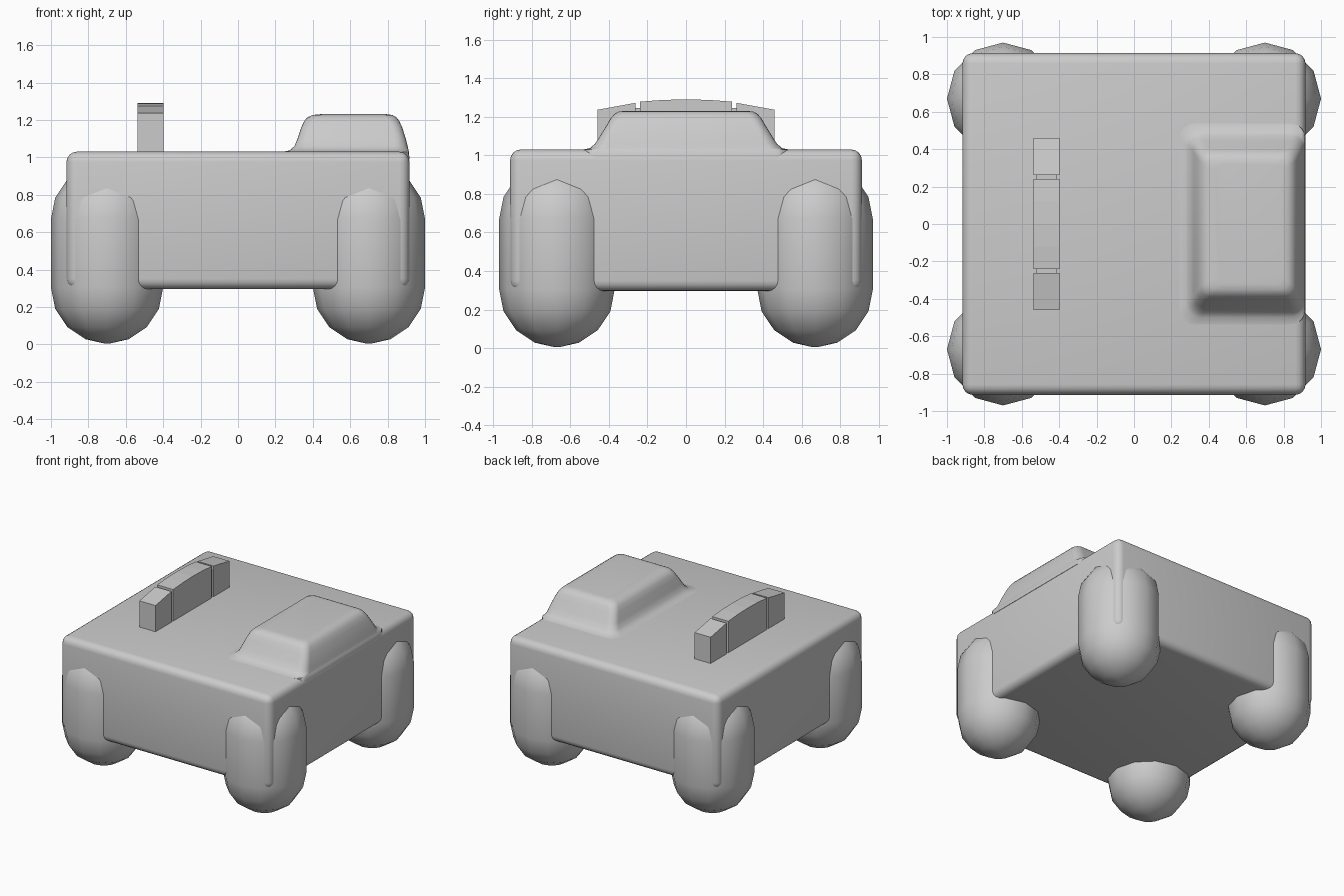
import bpy, bmesh
from math import sin, cos, pi, radians

if "Cube" in bpy.data.objects:
    bpy.data.objects.remove(bpy.data.objects["Cube"])


def make_object(name, bm, smooth=None):
    bmesh.ops.recalc_face_normals(bm, faces=bm.faces)
    mesh = bpy.data.meshes.new(name)
    bm.to_mesh(mesh)
    bm.free()
    obj = bpy.data.objects.new(name, mesh)
    bpy.context.collection.objects.link(obj)
    if smooth:
        bpy.ops.object.select_all(action='DESELECT')
        obj.select_set(True)
        bpy.context.view_layer.objects.active = obj
        bpy.ops.object.shade_smooth_by_angle(angle=radians(smooth))
    return obj


def loft(name, rings, smooth=None):
    """Skin a stack of equal-length rings and cap both ends."""
    bm = bmesh.new()
    loops = [[bm.verts.new(p) for p in ring] for ring in rings]
    n = len(loops[0])
    for a, b in zip(loops, loops[1:]):
        for i in range(n):
            j = (i + 1) % n
            bm.faces.new((a[i], a[j], b[j], b[i]))
    bm.faces.new(loops[0])
    bm.faces.new(loops[-1])
    return make_object(name, bm, smooth)


def rounded_rect(x0, x1, hy, r, z, steps=5):
    pts = []
    for k, (cx, cy) in enumerate([(x1 - r, hy - r), (x0 + r, hy - r),
                                  (x0 + r, r - hy), (x1 - r, r - hy)]):
        for s in range(steps + 1):
            a = (k + s / steps) * pi / 2
            pts.append((cx + r * cos(a), cy + r * sin(a), z))
    return pts


# Body: rounded box
bm = bmesh.new()
bmesh.ops.create_cube(bm, size=1)
for v in bm.verts:
    v.co = (v.co.x * 1.834, v.co.y * 1.826, 0.663 + v.co.z * 0.735)
bmesh.ops.bevel(bm, geom=bm.edges[:], offset=0.055, segments=4,
                profile=0.5, affect='EDGES')
make_object("body", bm, 50)

# Corner feet: twelve-sided upright capsules
R = 0.3
profile = [(R * sin(a), 0.305 - R * cos(a))
           for a in [radians(d) for d in (3, 22.5, 45, 67.5, 90)]]
profile += [(R * cos(a), 0.67 + R * sin(a))
            for a in [radians(d) for d in (0, 22.5, 45, 67.5, 87)]]
for sx, side in ((-1, "left"), (1, "right")):
    for sy, end in ((-1, "front"), (1, "back")):
        rings = [[(sx * 0.7 + r * cos(i * pi / 6), sy * 0.67 + r * sin(i * pi / 6), z)
                  for i in range(12)] for r, z in profile]
        loft(f"{end}_{side}_foot", rings, 60)

# Raised hump with flared base: z, x min, x max, half depth, corner radius
hump = [(0.99, 0.24, 0.917, 0.54, 0.08), (1.03, 0.24, 0.914, 0.54, 0.08),
        (1.037, 0.275, 0.912, 0.50, 0.08), (1.06, 0.302, 0.907, 0.473, 0.07),
        (1.10, 0.318, 0.897, 0.447, 0.06), (1.16, 0.338, 0.878, 0.41, 0.055),
        (1.195, 0.354, 0.862, 0.39, 0.055), (1.215, 0.372, 0.846, 0.372, 0.05),
        (1.227, 0.40, 0.825, 0.35, 0.045), (1.231, 0.44, 0.795, 0.32, 0.04)]
loft("hump", [rounded_rect(x0, x1, hy, r, z) for z, x0, x1, hy, r in hump], 50)


# Crossbar: flat-sided side profiles (y, z) extruded across x
def bar_piece(name, outline, hx=0.07, cx=-0.467):
    loft(name, [[(cx + s * hx, y, z) for y, z in outline] for s in (-1, 1)])


BASE = 1.0
bar_piece("bar_middle", [(-0.24, BASE), (0.24, BASE), (0.24, 1.279), (0.12, 1.288),
                         (0, 1.291), (-0.12, 1.288), (-0.24, 1.279)])
bar_piece("bar_core", [(-0.3, BASE), (0.3, BASE), (0.3, 1.245), (-0.3, 1.245)], 0.055)
for s, side in ((-1, "front"), (1, "back")):
    bar_piece(f"bar_{side}_end", [(s * 0.262, BASE), (s * 0.46, BASE),
                                  (s * 0.46, 1.237), (s * 0.262, 1.273)])
